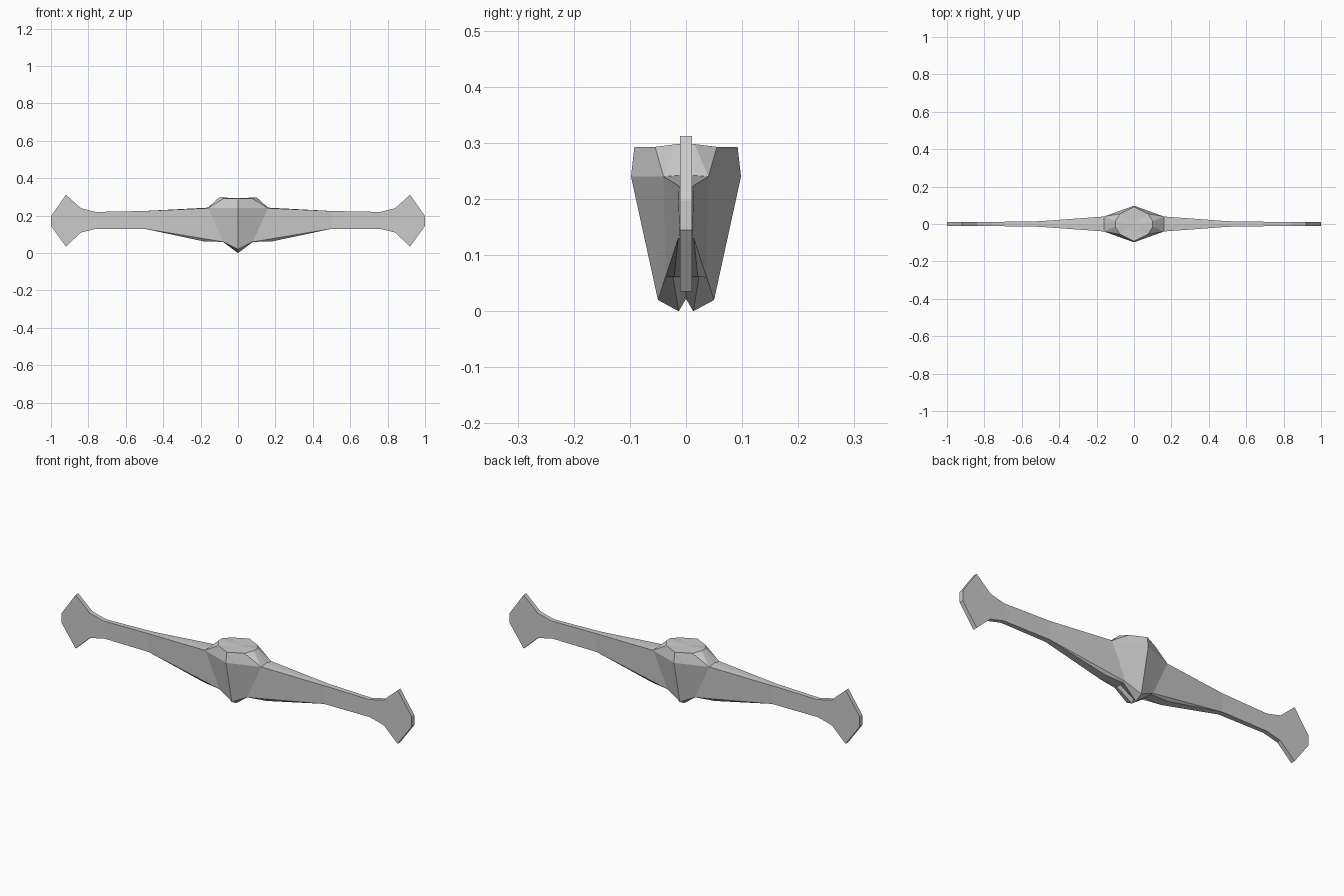
import bpy, bmesh

if "Cube" in bpy.data.objects:
    bpy.data.objects.remove(bpy.data.objects["Cube"])

# single grey metal
metal = bpy.data.materials.new("grey metal")
metal.diffuse_color = (0.6, 0.6, 0.6, 1)
metal.use_nodes = True
metal.node_tree.nodes["Principled BSDF"].inputs["Base Color"].default_value = metal.diffuse_color


def quarter_mirrored(name, faces):
    """Build a quarter shell (x > 0, front) and repeat it in all four quadrants."""
    bm = bmesh.new()
    for sx in (1, -1):
        for sy in (1, -1):
            for f in faces:
                bm.faces.new([bm.verts.new((sx * x, sy * y, z)) for x, y, z in f])
    bmesh.ops.remove_doubles(bm, verts=bm.verts, dist=1e-4)
    bmesh.ops.recalc_face_normals(bm, faces=bm.faces)
    me = bpy.data.meshes.new(name)
    bm.to_mesh(me)
    bm.free()
    me.materials.append(metal)
    ob = bpy.data.objects.new(name, me)
    bpy.context.collection.objects.link(ob)
    return ob


def mid(p):
    return (p[0], 0, p[2])


# arm outline: upper and lower edge from the hub to the flared tip
top = [(.16, -.04, .24), (.5, -.015, .225), (.76, -.011, .22),
       (.84, -.011, .24), (.92, -.011, .312), (1, -.011, .197)]
bot = [(.08, -.037, .06), (.5, -.014, .13), (.76, -.011, .13),
       (.84, -.011, .11), (.92, -.011, .035), (1, -.011, .145)]
faces = []
for i in range(5):
    faces.append([top[i], top[i + 1], bot[i + 1], bot[i]])
    if i:
        faces.append([top[i], top[i + 1], mid(top[i + 1]), mid(top[i])])
        faces.append([bot[i], bot[i + 1], mid(bot[i + 1]), mid(bot[i])])
faces.append([top[5], bot[5], mid(bot[5]), mid(top[5])])

# hub points: front ridge, rim of the cap, keel
f1, f2 = (0, -.098, .24), (0, -.092, .293)
k, e, r = (.075, -.055, .293), (.1, -.015, .298), (.16, 0, .243)
c1, c2, c3 = (0, -.05, .02), (0, -.013, 0), (0, 0, .022)
qa, qb = (.08, -.023, .06), (.18, -.021, .062)
t0, t1, b0, b1 = top[0], top[1], bot[0], bot[1]
faces += [
    [f1, t0, b0, c1], [f1, f2, k, t0],            # front facets
    [f2, k, (0, 0, .293)], [k, e, (0, 0, .293)],  # cap top
    [e, mid(e), (0, 0, .293)],
    [k, t0, e], [e, t0, r], [e, r, mid(e)],       # cap shoulder
    [t0, t1, mid(t1), r],                         # arm top at hub
    [c1, b0, qa, c2], [b0, b1, qb, qa],           # underside chamfer
    [qa, qb, mid(qb), mid(qa)], [qb, b1, mid(b1), mid(qb)],
    [c2, qa, mid(qa), c3],                        # keel notch
]
quarter_mirrored("crossguard", faces)
